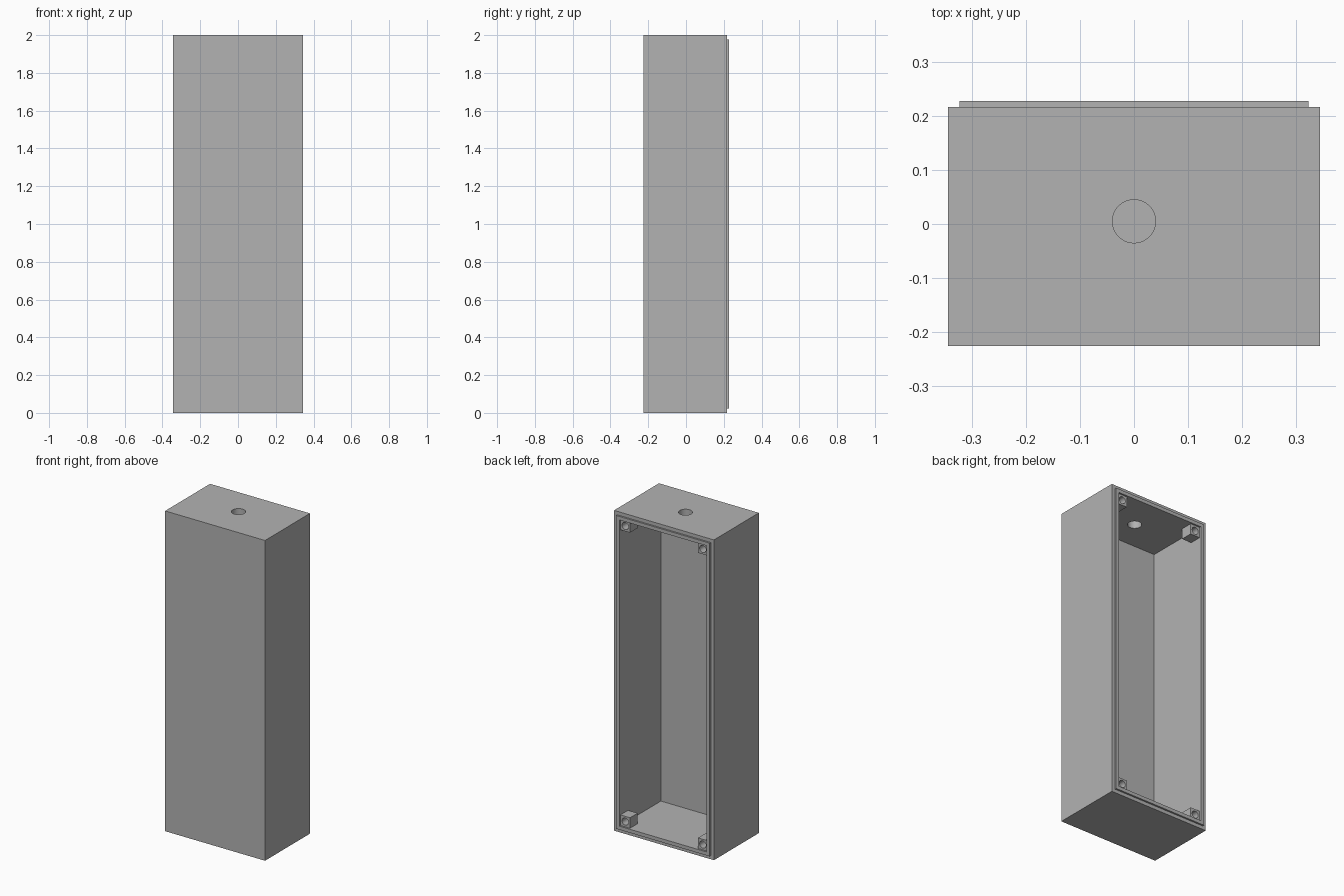
import bpy
import math

if "Cube" in bpy.data.objects:
    bpy.data.objects.remove(bpy.data.objects["Cube"], do_unlink=True)

HALF_X, FRONT, BACK, HEIGHT = 0.345, -0.226, 0.217, 2.0
LIP_BACK = 0.228
WALL = 0.044
BOSS, BOSS_DEPTH = 0.066, 0.075

grey = bpy.data.materials.new("plain_grey")
grey.use_nodes = True
colour = (0.45, 0.45, 0.45, 1)
grey.diffuse_color = colour
grey.node_tree.nodes["Principled BSDF"].inputs["Base Color"].default_value = colour


def box(name, low, high):
    """Box between two opposite corners."""
    centre = [(a + b) / 2 for a, b in zip(low, high)]
    bpy.ops.mesh.primitive_cube_add(size=1, location=centre)
    ob = bpy.context.object
    ob.name = name
    ob.scale = [b - a for a, b in zip(low, high)]
    bpy.ops.object.transform_apply(location=True, rotation=True, scale=True)
    ob.data.materials.append(grey)
    return ob


def cylinder(name, centre, radius, depth, rotation=(0, 0, 0)):
    bpy.ops.mesh.primitive_cylinder_add(vertices=48, radius=radius, depth=depth,
                                        location=centre, rotation=rotation)
    ob = bpy.context.object
    ob.name = name
    ob.data.materials.append(grey)
    return ob


def combine(target, tool, operation):
    """Apply a boolean and discard the tool."""
    mod = target.modifiers.new(operation.lower(), "BOOLEAN")
    mod.operation = operation
    mod.solver = "EXACT"
    mod.object = tool
    bpy.context.view_layer.objects.active = target
    bpy.ops.object.modifier_apply(modifier=mod.name)
    bpy.data.objects.remove(tool, do_unlink=True)


# Outer case with the raised lip around the open back
case = box("enclosure", (-HALF_X, FRONT, 0), (HALF_X, BACK, HEIGHT))
step = WALL / 2
lip = box("lip", (step - HALF_X, 0, step), (HALF_X - step, LIP_BACK, HEIGHT - step))
combine(case, lip, "UNION")

# Hollow interior, open at the back
inner_x = HALF_X - WALL
cavity = box("cavity_cutter", (-inner_x, FRONT + WALL, WALL), (inner_x, 0.4, HEIGHT - WALL))
combine(case, cavity, "DIFFERENCE")

# Screw bosses in the four back corners, each with a blind hole
for side in (-1, 1):
    for end in (-1, 1):
        x_wall = side * inner_x
        z_wall = HEIGHT / 2 + end * (HEIGHT / 2 - WALL)
        xs = sorted((x_wall + side * 0.01, x_wall - side * BOSS))
        zs = sorted((z_wall + end * 0.01, z_wall - end * BOSS))
        boss = box("screw_boss", (xs[0], BACK - BOSS_DEPTH, zs[0]), (xs[1], BACK, zs[1]))
        combine(case, boss, "UNION")
        centre = (x_wall - side * BOSS / 2, BACK, z_wall - end * BOSS / 2)
        hole = cylinder("screw_hole_cutter", centre, 0.022, 0.12, (math.pi / 2, 0, 0))
        combine(case, hole, "DIFFERENCE")

# Cable hole through the top
cable = cylinder("cable_hole_cutter", (0, 0.005, HEIGHT), 0.04, 0.2)
combine(case, cable, "DIFFERENCE")

bpy.ops.object.select_all(action="DESELECT")
case.select_set(True)
bpy.context.view_layer.objects.active = case
bpy.ops.object.shade_smooth_by_angle(angle=math.radians(30))
